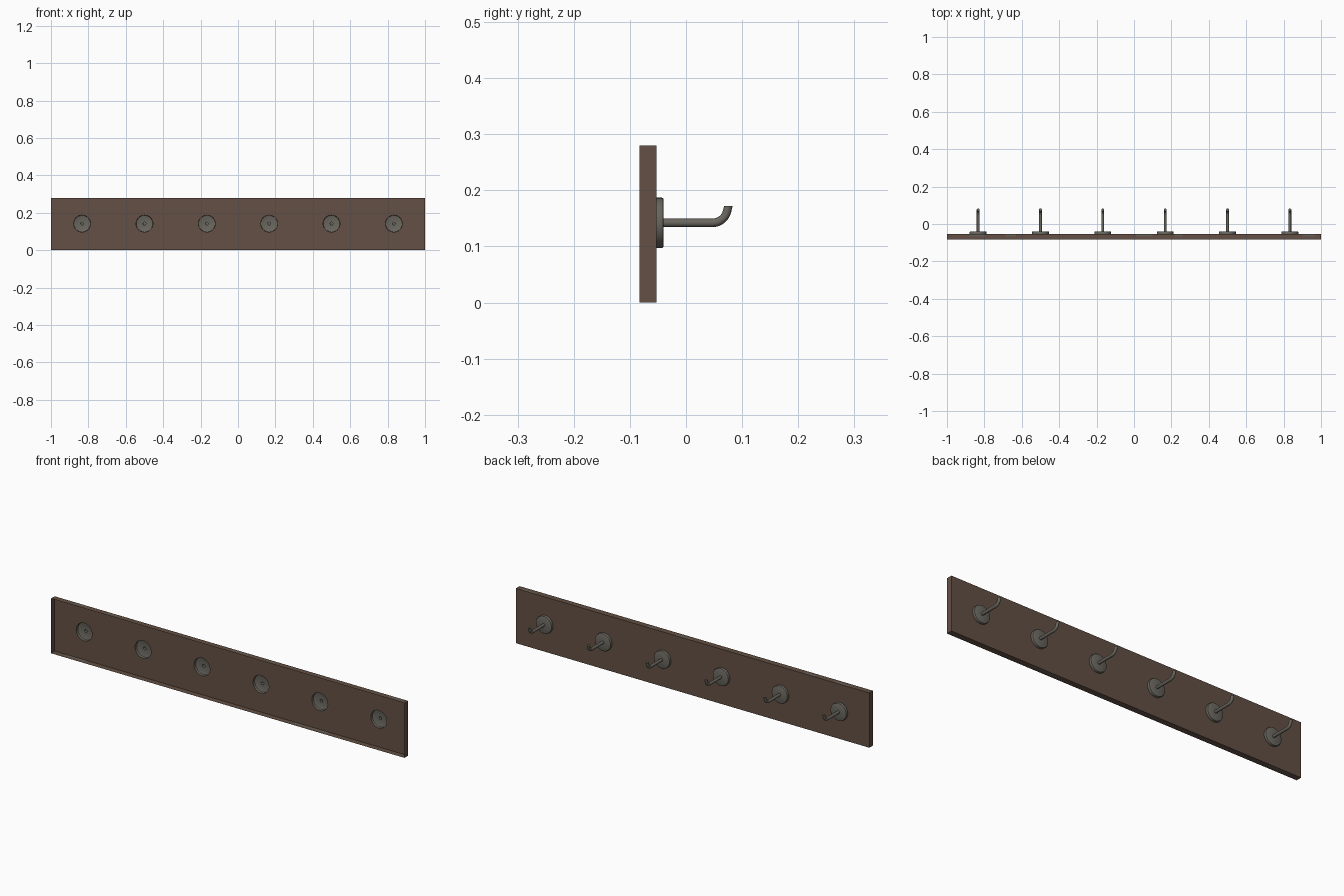
import bpy, bmesh, math
from mathutils import Vector

if "Cube" in bpy.data.objects:
    bpy.data.objects.remove(bpy.data.objects["Cube"])


def material(name, rgb):
    m = bpy.data.materials.new(name)
    m.use_nodes = True
    m.diffuse_color = (*rgb, 1)
    bsdf = next(n for n in m.node_tree.nodes if n.type == "BSDF_PRINCIPLED")
    bsdf.inputs["Base Color"].default_value = (*rgb, 1)
    return m


wood = material("brown wood", (0.125, 0.08, 0.058))
worn = material("worn grey wood", (0.14, 0.12, 0.1))
metal = material("grey metal", (0.145, 0.135, 0.115))

HEIGHT, Z = 0.28, 0.142
PANEL_Y, RIM_Y = -0.053, -0.083
FLANGE_R, ROD_R, SIDES = 0.045, 0.0075, 32
HOOK_X = [(i - 2.5) / 3 for i in range(6)]


def make_object(name, bm, mats):
    mesh = bpy.data.meshes.new(name)
    bm.to_mesh(mesh)
    bm.free()
    for m in mats:
        mesh.materials.append(m)
    obj = bpy.data.objects.new(name, mesh)
    bpy.context.collection.objects.link(obj)
    return obj


def circle(center, radius, tilt=0):
    """Ring of points whose axis is +y tilted upward by an angle."""
    up = Vector((0, -math.sin(tilt), math.cos(tilt)))
    angles = [2 * math.pi * i / SIDES for i in range(SIDES)]
    return [Vector(center) + radius * (Vector((math.cos(a), 0, 0)) + up * math.sin(a))
            for a in angles]


def loft(name, rings, cap):
    """Skin a row of rings, each (y, z, radius, tilt)."""
    bm = bmesh.new()
    loops = [[bm.verts.new(p) for p in circle((0, y, z), r, t)] for y, z, r, t in rings]
    for a, b in zip(loops, loops[1:]):
        for i in range(SIDES):
            j = (i + 1) % SIDES
            bm.faces.new((a[i], b[i], b[j], a[j]))
    if cap:
        bm.faces.new(loops[-1][::-1])
    for f in bm.faces:
        f.smooth = True
    obj = make_object(name, bm, [metal])
    obj.data.set_sharp_from_angle(angle=math.radians(35))
    return obj


# Board: a panel pierced at each hook, with a rim open at the front
top_worn = [(-0.88, -0.8), (-0.69, -0.63), (0.01, 0.1), (0.22, 0.26), (0.9, 0.97)]
low_worn = [(-0.94, -0.82), (0.36, 0.55)]
bm = bmesh.new()
outline = [(-1, 0)] + [(x, 0) for span in low_worn for x in span] + [(1, 0), (1, HEIGHT)]
outline += [(x, HEIGHT) for span in reversed(top_worn) for x in reversed(span)] + [(-1, HEIGHT)]
loops = [[bm.verts.new((x, y, z)) for x, z in outline]
         for y in (PANEL_Y, (PANEL_Y + RIM_Y) / 2, RIM_Y)]
edges = []
for loop in [loops[0]] + [[bm.verts.new(p) for p in circle((x, PANEL_Y, Z), FLANGE_R)]
                          for x in HOOK_X]:
    edges += [bm.edges.new((a, b)) for a, b in zip(loop, loop[1:] + loop[:1])]
bmesh.ops.triangle_fill(bm, edges=edges, use_beauty=True, normal=(0, 1, 0))

# Rim walls, with worn patches on the half next to the panel
for k, (p, q) in enumerate(zip(loops, loops[1:])):
    for i in range(len(p)):
        j = (i + 1) % len(p)
        f = bm.faces.new((p[i], p[j], q[j], q[i]))
        c = f.calc_center_median()
        spans = top_worn if c.z > HEIGHT / 2 else low_worn
        if k == 0 and any(a < c.x < b for a, b in spans):
            f.material_index = 1
make_object("backing_board", bm, [wood, worn])

# Round flange: open cup with a softened outer edge
flange_rings = [(PANEL_Y, Z, FLANGE_R, 0), (-0.043, Z, FLANGE_R, 0),
                (-0.041, Z, FLANGE_R - 0.001, 0), (-0.04, Z, FLANGE_R - 0.003, 0),
                (-0.04, Z, ROD_R, 0)]

# Hook rod: straight shank, upward bend, flat tip
BEND = 0.027
rod_rings = [(-0.04, Z, ROD_R, 0)]
for i in range(9):
    t = math.radians(80) * i / 8
    rod_rings.append((0.047 + BEND * math.sin(t), Z + BEND * (1 - math.cos(t)), ROD_R, t))
rod_rings.append((0.0755, 0.172, ROD_R, math.pi / 2))

for n, x in enumerate(HOOK_X, 1):
    loft(f"flange_{n}", flange_rings, False).location.x = x
    loft(f"hook_{n}", rod_rings, True).location.x = x
